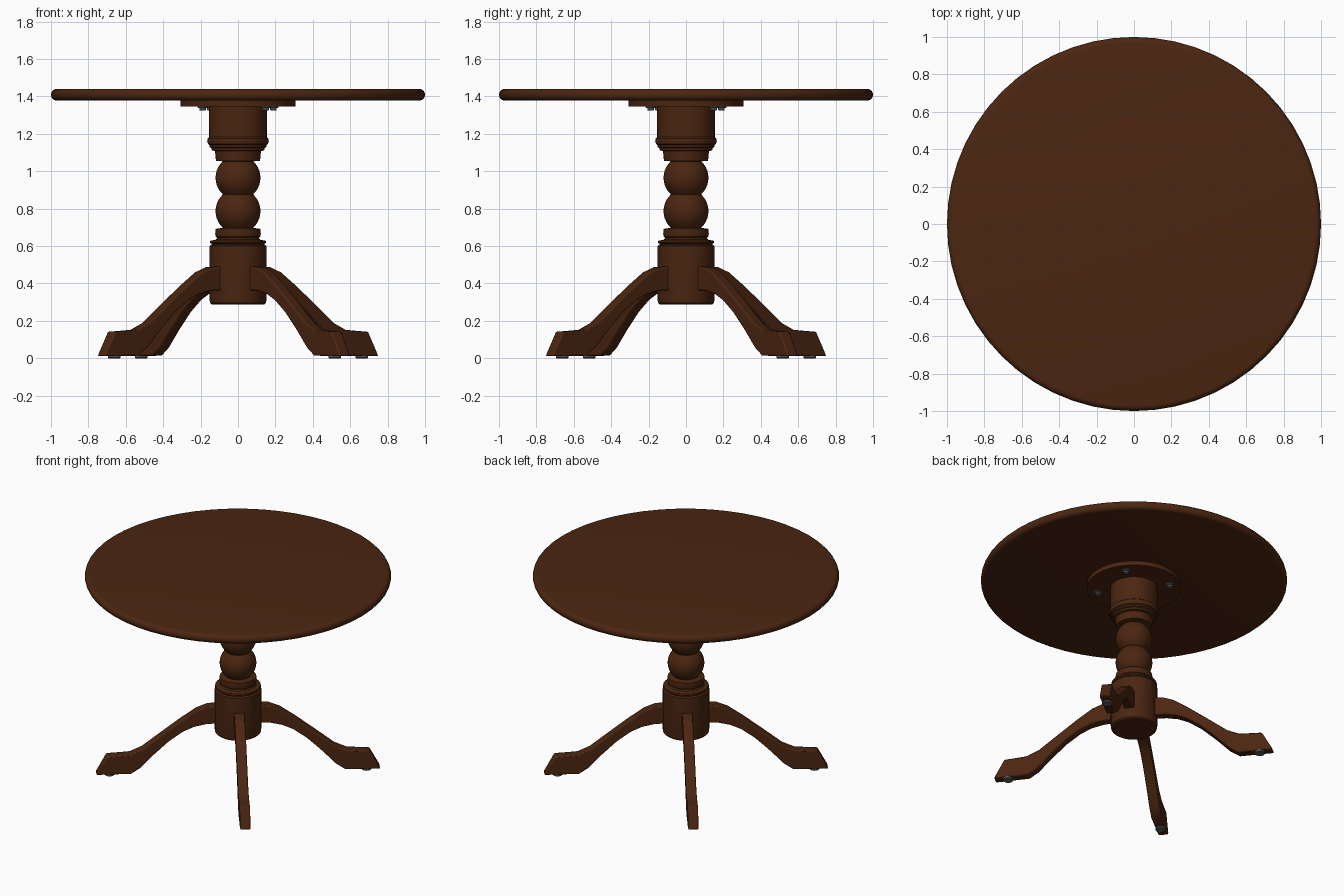
import bpy, bmesh, math
from mathutils import Matrix

if "Cube" in bpy.data.objects:
    bpy.data.objects.remove(bpy.data.objects["Cube"])


def material(name, rgb):
    m = bpy.data.materials.new(name)
    m.diffuse_color = (*rgb, 1)
    m.use_nodes = True
    m.node_tree.nodes["Principled BSDF"].inputs["Base Color"].default_value = m.diffuse_color
    return m


WOOD = material("dark_brown_wood", (0.070, 0.0190, 0.0052))
METAL = material("dark_grey_metal", (0.11, 0.11, 0.11))


def finish(name, bm, mat, angle=35):
    bmesh.ops.recalc_face_normals(bm, faces=bm.faces)
    me = bpy.data.meshes.new(name)
    bm.to_mesh(me)
    bm.free()
    me.materials.append(mat)
    ob = bpy.data.objects.new(name, me)
    bpy.context.collection.objects.link(ob)
    bpy.ops.object.select_all(action='DESELECT')
    ob.select_set(True)
    bpy.context.view_layer.objects.active = ob
    bpy.ops.object.shade_smooth_by_angle(angle=math.radians(angle))
    return ob


def lathe(name, profile, mat, sides=48, at=(0, 0)):
    """Turn (radius, z) points around a vertical axis and cap both ends."""
    bm = bmesh.new()
    rings = [[bm.verts.new((at[0] + r * math.cos(2 * math.pi * i / sides),
                            at[1] + r * math.sin(2 * math.pi * i / sides), z))
              for i in range(sides)] for r, z in profile]
    for a, b in zip(rings, rings[1:]):
        for i in range(sides):
            j = (i + 1) % sides
            bm.faces.new((a[i], a[j], b[j], b[i]))
    bm.faces.new(rings[0])
    bm.faces.new(rings[-1])
    return finish(name, bm, mat)


def ball(z, r, half, n=10):
    """Profile of a turned ball, cut flat at +-half height."""
    t = math.asin(half / r)
    return [(r * math.cos(-t + 2 * t * i / n), z + r * math.sin(-t + 2 * t * i / n))
            for i in range(n + 1)]


# Round top with a softly rounded rim
rim = [(0.97 + 0.03 * math.cos(a), 1.409 + 0.031 * math.sin(a))
       for a in [math.radians(-90 + 18 * i) for i in range(11)]]
lathe("table_top", rim, WOOD, 56)

# Mounting plate under the top
lathe("mounting_plate", [(0.308, 1.347), (0.308, 1.38)], WOOD)

# Turned column: base drum, rings, two balls, collar, upper drum
column = [(0.138, 0.287), (0.149, 0.295), (0.152, 0.31), (0.152, 0.60),
          (0.142, 0.607), (0.142, 0.612), (0.150, 0.618), (0.148, 0.628),
          (0.118, 0.634), (0.112, 0.643), (0.119, 0.650), (0.122, 0.668),
          (0.119, 0.692), (0.085, 0.697)]
column += ball(0.787, 0.120, 0.088)
column += ball(0.965, 0.120, 0.088)
column += [(0.118, 1.056), (0.123, 1.108), (0.140, 1.112), (0.142, 1.125),
           (0.152, 1.130), (0.152, 1.140), (0.160, 1.145), (0.165, 1.160),
           (0.162, 1.175), (0.154, 1.182), (0.155, 1.35)]
lathe("column", column, WOOD)

# Four curved legs, each with a foot glide and a plate bolt in line with it
TOP = [(.10, .495), (.20, .487), (.27, .460), (.37, .390), (.50, .290),
       (.63, .188), (.71, .152), (.78, .147), (.86, .142)]
BOTTOM = [(.10, .365), (.21, .360), (.29, .342), (.36, .310), (.45, .245),
          (.55, .150), (.64, .055), (.70, .014), (.93, .012)]
HALF = 0.034


def leg(name, angle):
    bm = bmesh.new()
    rows = [[bm.verts.new((r, y, z)) for r, z in line]
            for line, y in ((TOP, -HALF), (TOP, HALF), (BOTTOM, HALF), (BOTTOM, -HALF))]
    for k in range(4):
        a, b = rows[k], rows[(k + 1) % 4]
        for i in range(len(a) - 1):
            bm.faces.new((a[i], a[i + 1], b[i + 1], b[i]))
    bm.faces.new([row[0] for row in rows])
    bm.faces.new([row[-1] for row in rows])
    bmesh.ops.rotate(bm, verts=bm.verts, matrix=Matrix.Rotation(angle, 3, 'Z'))
    ob = finish(name, bm, WOOD)
    bev = ob.modifiers.new("soft_edges", 'BEVEL')
    bev.width = 0.008
    bev.segments = 2
    bev.limit_method = 'ANGLE'
    bev.angle_limit = math.radians(40)


for n, side in enumerate(("back_right", "back_left", "front_left", "front_right")):
    ang = math.radians(38 + 90 * n)
    c, s = math.cos(ang), math.sin(ang)
    leg(side + "_leg", ang)
    lathe(side + "_foot_glide", [(0.030, 0.0), (0.034, 0.004), (0.034, 0.016)],
          METAL, 20, (0.84 * c, 0.84 * s))
    lathe(side + "_plate_bolt", [(0.012, 1.325), (0.018, 1.327), (0.018, 1.338),
                                 (0.028, 1.340), (0.028, 1.350)],
          METAL, 16, (0.24 * c, 0.24 * s))
